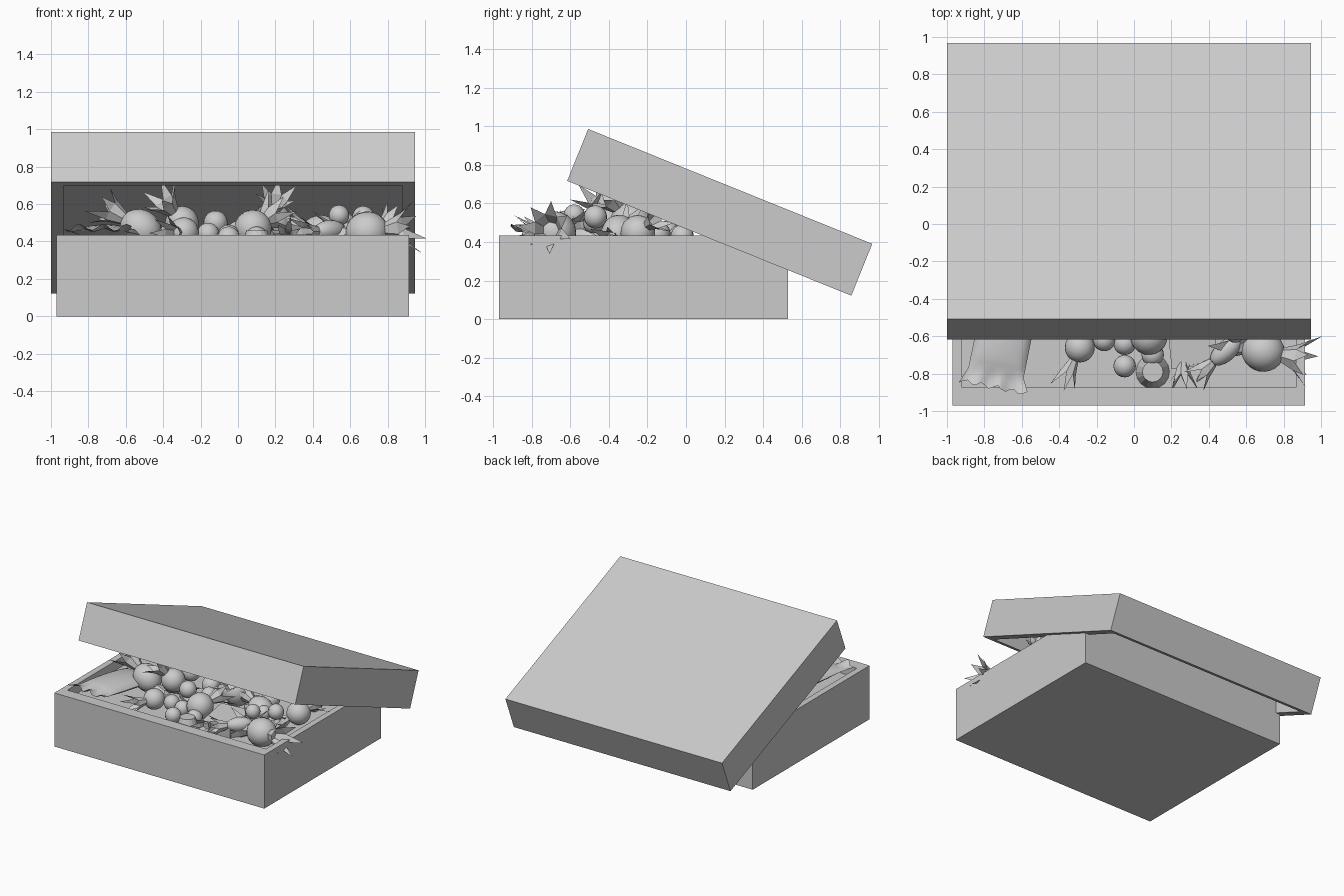
import bpy, bmesh, math, random
from mathutils import Vector, Matrix

random.seed(4)
old = bpy.data.objects.get("Cube")
if old:
    bpy.data.objects.remove(old)

# One plain material for everything
grey = bpy.data.materials.new("light grey")
grey.use_nodes = True
colour = (0.6, 0.6, 0.6, 1)
grey.diffuse_color = colour
grey.node_tree.nodes["Principled BSDF"].inputs["Base Color"].default_value = colour


def finish(name, bm, matrix=Matrix(), smooth=False):
    mesh = bpy.data.meshes.new(name)
    for f in bm.faces:
        f.smooth = smooth
    bm.to_mesh(mesh)
    bm.free()
    mesh.materials.append(grey)
    ob = bpy.data.objects.new(name, mesh)
    ob.matrix_world = matrix
    bpy.context.collection.objects.link(ob)
    return ob


def open_box(name, size, wall_x, wall_y, floor, matrix):
    """Hollow box, open on local +z, centred on its origin."""
    sx, sy, sz = (s / 2 for s in size)
    bm = bmesh.new()
    bmesh.ops.create_cube(bm, size=2)
    bmesh.ops.scale(bm, vec=(sx, sy, sz), verts=bm.verts)
    top = max(bm.faces, key=lambda f: f.calc_center_median().z)
    for height in (sz, floor - sz):
        bmesh.ops.inset_individual(bm, faces=[top], thickness=0.01)
        for v in top.verts:
            v.co = (math.copysign(sx - wall_x, v.co.x),
                    math.copysign(sy - wall_y, v.co.y), height)
    return finish(name, bm, matrix)


def ball(name, loc, radius, axis=(0, 0, 1), stretch=1):
    bm = bmesh.new()
    bmesh.ops.create_uvsphere(bm, u_segments=20, v_segments=12, radius=radius)
    bmesh.ops.scale(bm, vec=(1, 1, stretch), verts=bm.verts)
    turn = Vector(axis).to_track_quat('Z', 'Y').to_matrix().to_4x4()
    return finish(name, bm, Matrix.Translation(loc) @ turn, True)


def fan(name, loc, axis, length, flare):
    """Jagged flared end of a twisted wrapper."""
    bm = bmesh.new()
    n = 7
    neck, valley, tip = [], [], []
    for i in range(n):
        a, b = math.tau * i / n, math.tau * (i + 0.5) / n
        k = random.uniform(0.8, 1.1)
        neck.append(bm.verts.new((0.28 * flare * math.cos(a), 0.28 * flare * math.sin(a), 0)))
        valley.append(bm.verts.new((0.5 * flare * math.cos(a), 0.5 * flare * math.sin(a), 0.45 * length)))
        tip.append(bm.verts.new((k * flare * math.cos(b), k * flare * math.sin(b), k * length)))
    for i in range(n):
        j = (i + 1) % n
        bm.faces.new((neck[i], neck[j], valley[j], valley[i]))
        bm.faces.new((valley[i], valley[j], tip[i]))
    turn = Vector(axis).to_track_quat('Z', 'Y').to_matrix().to_4x4()
    return finish(name, bm, Matrix.Translation(loc) @ turn)


def sweet(name, loc, axis, radius, stretch=1, length=0.17, flare=0.12, ends=(1, -1)):
    axis, loc = Vector(axis).normalized(), Vector(loc)
    ball(name + "_body", loc, radius, axis, stretch)
    for s in ends:
        fan(name + "_wrapper_end", loc + axis * s * radius * stretch * 0.92,
            axis * s, length, flare)


# Base and tilted lid
open_box("box_base", (1.885, 1.5, 0.435), 0.05, 0.095, 0.36,
         Matrix.Translation((-0.0275, -0.22, 0.2175)))
open_box("box_lid", (1.945, 1.59, 0.29), 0.0675, 0.05, 0.05,
         Matrix.Translation((-0.0275, 0.175, 0.554)) @ Matrix.Rotation(math.radians(158), 4, 'X'))

# Wrapped sweets
sweet("left_sweet", (-0.52, -0.42, 0.47), (-0.85, 0.15, 0.5), 0.1, 1.15, 0.17, 0.13)
sweet("front_left_sweet", (-0.29, -0.66, 0.45), (-0.4, -0.85, -0.02), 0.08, 1, 0.16, 0.09, (1,))
sweet("middle_left_sweet", (-0.3, -0.4, 0.5), (-0.5, -0.3, 0.6), 0.09, 1, 0.14, 0.13)
sweet("centre_sweet", (0.08, -0.6, 0.47), (0.5, 0.75, 0.35), 0.1, 1, 0.15, 0.12, (1,))
sweet("centre_back_sweet", (0.18, -0.28, 0.49), (0.1, -0.5, 0.6), 0.11, 1.1, 0.12, 0.13)
sweet("long_sweet", (0.49, -0.68, 0.46), (-0.75, -0.65, -0.05), 0.055, 1.8, 0.15, 0.1)
sweet("right_sweet", (0.69, -0.68, 0.45), (0.95, -0.2, 0.12), 0.11, 1.05, 0.17, 0.15)
sweet("right_back_sweet", (0.45, -0.35, 0.45), (-0.9, 0.3, 0.25), 0.09, 1.2, 0.14, 0.1)
sweet("corner_sweet", (0.72, -0.25, 0.45), (0.5, 0.5, 0.35), 0.09, 1, 0.12, 0.1)

# Small round sweets
for x, y, z, r in ((-0.16, -0.62, 0.44, 0.06), (-0.05, -0.64, 0.43, 0.06),
                   (-0.05, -0.76, 0.42, 0.06), (0.1, -0.7, 0.42, 0.06),
                   (-0.12, -0.47, 0.5, 0.065), (0, -0.37, 0.45, 0.06),
                   (0.54, -0.58, 0.54, 0.055), (0.67, -0.47, 0.53, 0.06),
                   (0.57, -0.48, 0.5, 0.055), (-0.1, -0.2, 0.44, 0.07),
                   (0.4, -0.15, 0.44, 0.07), (-0.35, -0.1, 0.44, 0.07),
                   (0.1, -0.03, 0.43, 0.06), (0.7, -0.02, 0.43, 0.06)):
    ball("round_sweet", (x, y, z), r)

# Gumdrop
bm = bmesh.new()
bmesh.ops.create_cone(bm, cap_ends=True, segments=16, radius1=0.09, radius2=0.055, depth=0.1)
finish("gumdrop", bm, Matrix.Translation((0.1, -0.79, 0.41)))

# Flat bar with a slight tilt
bm = bmesh.new()
bmesh.ops.create_cube(bm, size=1)
bmesh.ops.scale(bm, vec=(0.25, 0.32, 0.08), verts=bm.verts)
finish("flat_bar", bm, Matrix.Translation((0.31, -0.6, 0.41)) @ Matrix.Rotation(0.1, 4, 'Z')
       @ Matrix.Rotation(0.08, 4, 'X'))
fan("flat_bar_wrapper_end", (0.26, -0.74, 0.42), (0, -1, 0.1), 0.14, 0.09)

# Pillow packet with flared, crimped ends
bm = bmesh.new()
n = 16
bmesh.ops.create_grid(bm, x_segments=n, y_segments=n, size=1)
for v in bm.verts:
    u, w = v.co.x, v.co.y
    end = max(0, (abs(w) - 0.75) / 0.25)
    puff = 0.05 * (1 - u * u) ** 0.5 * max(0, 1 - (w / 0.78) ** 2) ** 0.5 if abs(u) < 1 else 0
    crimp = 0.018 * end * math.sin(u * 9)
    v.co = (u * (0.15 + 0.035 * end), w * 0.32 + 0.012 * end * math.sin(u * 14),
            puff + crimp + 0.02 * end)
bottom = bmesh.ops.duplicate(bm, geom=bm.verts[:] + bm.edges[:] + bm.faces[:])["geom"]
for v in bottom:
    if isinstance(v, bmesh.types.BMVert):
        v.co.z = -v.co.z * 0.8 if abs(v.co.y) < 0.23 else v.co.z - 0.004
bmesh.ops.reverse_faces(bm, faces=[f for f in bottom if isinstance(f, bmesh.types.BMFace)])
finish("packet", bm, Matrix.Translation((-0.69, -0.56, 0.44)) @ Matrix.Rotation(-0.2, 4, 'Z')
       @ Matrix.Rotation(-0.05, 4, 'X'), True)
